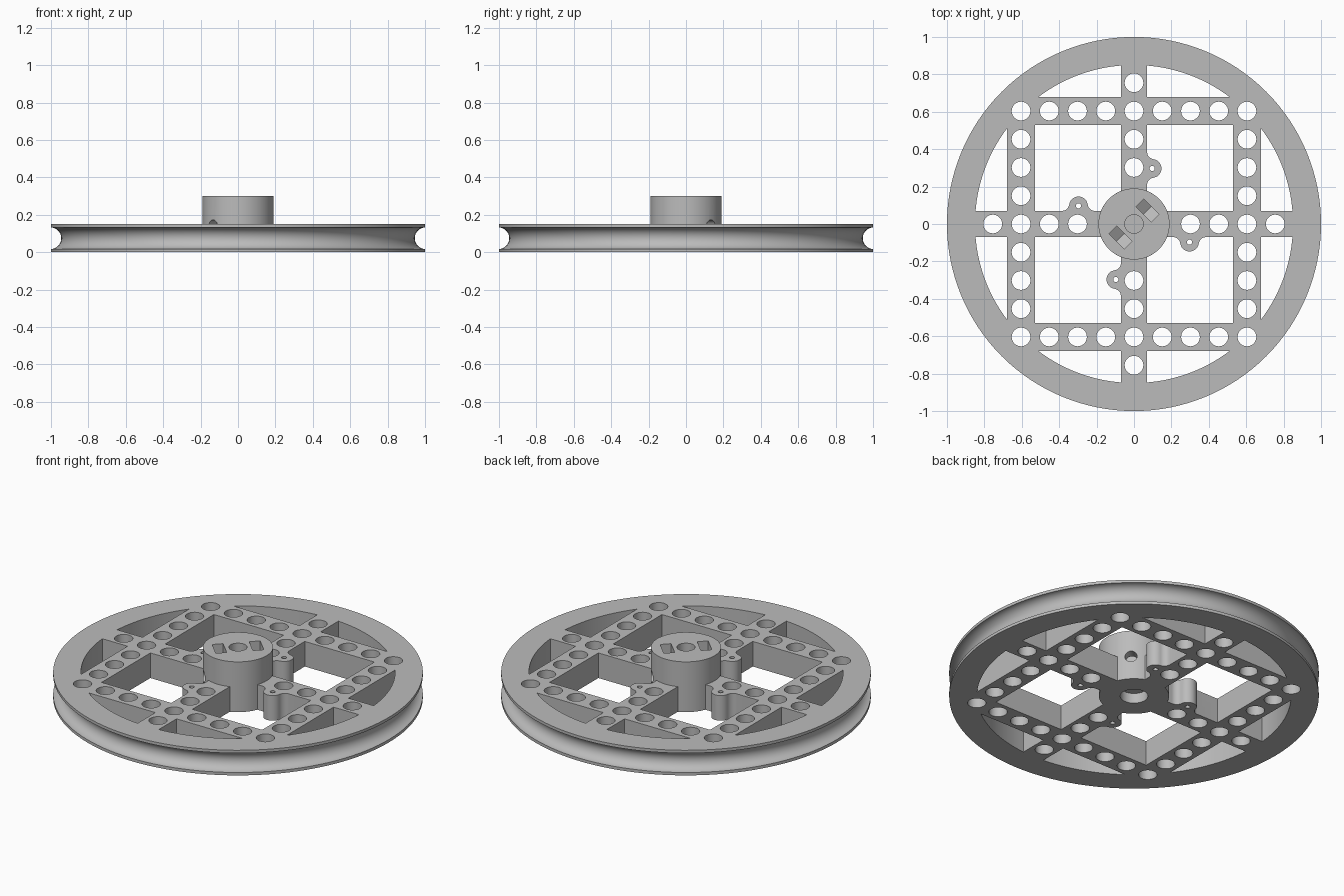
import bpy, bmesh
from math import pi, cos, sin, acos, asin, sqrt, hypot, atan2
from mathutils import Matrix, Vector

if "Cube" in bpy.data.objects:
    bpy.data.objects.remove(bpy.data.objects["Cube"], do_unlink=True)

# Main dimensions
THICK = 0.15        # wheel thickness
TOP = 0.30          # top of the hub
RIM_IN = 0.85       # inside radius of the rim
ARM = 0.07          # half width of the cross arms
IN, OUT = 0.53, 0.68  # inner and outer edge of the square frame
HUB = 0.19
PITCH = 0.151       # spacing of the peg holes
EAR = Vector((0.097, 0.297))
EAR_R, FILLET = 0.05, 0.04

grey = bpy.data.materials.new("plain_grey")
grey.use_nodes = True
grey.diffuse_color = (0.5, 0.5, 0.5, 1)
grey.node_tree.nodes["Principled BSDF"].inputs["Base Color"].default_value = (0.5, 0.5, 0.5, 1)


def arc(cx, cy, r, a0, a1, n):
    return [(cx + r * cos(a0 + (a1 - a0) * i / n), cy + r * sin(a0 + (a1 - a0) * i / n))
            for i in range(n + 1)]


def circle(cx, cy, r, n=32):
    return arc(cx, cy, r, 0, 2 * pi, n)[:-1]


def prism(bm, outline, z0, z1, matrix=Matrix()):
    """Extrude a closed outline from z0 to z1, then place it."""
    low = [bm.verts.new(matrix @ Vector((x, y, z0))) for x, y in outline]
    high = [bm.verts.new(matrix @ Vector((x, y, z1))) for x, y in outline]
    bm.faces.new(low)
    bm.faces.new(high)
    for i in range(len(low)):
        j = (i + 1) % len(low)
        bm.faces.new((low[i], low[j], high[j], high[i]))


def finish(name, bm):
    bmesh.ops.recalc_face_normals(bm, faces=bm.faces[:])
    mesh = bpy.data.meshes.new(name)
    bm.to_mesh(mesh)
    bm.free()
    mesh.materials.append(grey)
    ob = bpy.data.objects.new(name, mesh)
    bpy.context.collection.objects.link(ob)
    return ob


def activate(ob):
    bpy.ops.object.select_all(action='DESELECT')
    ob.select_set(True)
    bpy.context.view_layer.objects.active = ob


def cut(ob, cutter):
    activate(ob)
    mod = ob.modifiers.new("cut", 'BOOLEAN')
    mod.operation, mod.solver, mod.object = 'DIFFERENCE', 'EXACT', cutter
    bpy.ops.object.modifier_apply(modifier=mod.name)


# Wheel disc and hub blanks
bm = bmesh.new()
prism(bm, circle(0, 0, 1, 128), 0, THICK)
wheel = finish("wheel", bm)
bm = bmesh.new()
prism(bm, circle(0, 0, HUB, 64), THICK, TOP)
hub = finish("hub", bm)

# Window outline: square corner, hub arc, then an ear blended into the arm
hub_a = asin(ARM / HUB)
fx = ARM + FILLET
dy = sqrt((EAR_R + FILLET) ** 2 - (fx - EAR.x) ** 2)
blend = atan2(dy, fx - EAR.x)
window = [(ARM, IN), (IN, IN), (IN, ARM)]
window += arc(0, 0, HUB, hub_a, pi / 2 - hub_a, 16)
window += arc(fx, EAR.y - dy, FILLET, pi, pi - blend, 10)
window += arc(EAR.x, EAR.y, EAR_R, -blend, blend, 20)[1:-1]
window += arc(fx, EAR.y + dy, FILLET, pi + blend, pi, 10)

# Curved gap between the frame and the rim
gap = [(ARM, OUT)] + arc(0, 0, RIM_IN, asin(OUT / RIM_IN), acos(ARM / RIM_IN), 20)

# Peg hole centres for one quarter of the wheel
pegs = [(0, k * PITCH) for k in (2, 3, 5)]
pegs += [(k * PITCH, 4 * PITCH) for k in range(-3, 5)]

bm = bmesh.new()
for q in range(4):
    turn = Matrix.Rotation(q * pi / 2, 4, 'Z')
    prism(bm, window, -0.1, TOP, turn)
    for side in (1, -1):
        prism(bm, [(side * x, y) for x, y in gap], -0.1, TOP, turn)
    for x, y in pegs:
        prism(bm, circle(x, y, 0.05), -0.1, TOP, turn)
    prism(bm, circle(EAR.x, EAR.y, 0.014, 16), -0.1, TOP, turn)
openings = finish("openings_cutter", bm)

# Rope groove around the rim
bpy.ops.mesh.primitive_torus_add(location=(0, 0, THICK / 2), major_segments=128,
                                 minor_segments=32, major_radius=1.003, minor_radius=0.058)
groove = bpy.context.object
groove.name = "groove_cutter"

# Hub bore, recess underneath, and two nut pockets with pointed floors
bm = bmesh.new()
prism(bm, circle(0, 0, 0.05), 0.08, 0.4)
prism(bm, circle(0, 0, 0.075), -0.1, 0.06)
upright = Matrix.Rotation(pi / 2, 4, 'Z') @ Matrix.Rotation(pi / 2, 4, 'X')
pocket = [(-0.057, 0.4), (-0.057, 0.108), (0, 0.075), (0.057, 0.108), (0.057, 0.4)]
for a in (pi / 4, 5 * pi / 4):
    place = Matrix.Rotation(a, 4, 'Z') @ Matrix.Translation((0.102, 0, 0)) @ upright
    prism(bm, pocket, -0.03, 0.03, place)
bores = finish("bore_cutter", bm)

# Set screw hole across the hub on the diagonal
bm = bmesh.new()
prism(bm, circle(0, 0.14, 0.033, 24), -0.25, 0.25, Matrix.Rotation(pi / 4, 4, 'Z') @ upright)
screw = finish("screw_cutter", bm)

for cutter in (openings, groove, bores, screw):
    cut(wheel, cutter)
for cutter in (bores, screw):
    cut(hub, cutter)
for cutter in (openings, groove, bores, screw):
    bpy.data.objects.remove(cutter, do_unlink=True)

for ob in (wheel, hub):
    activate(ob)
    bpy.ops.object.shade_smooth_by_angle(angle=pi / 6)
